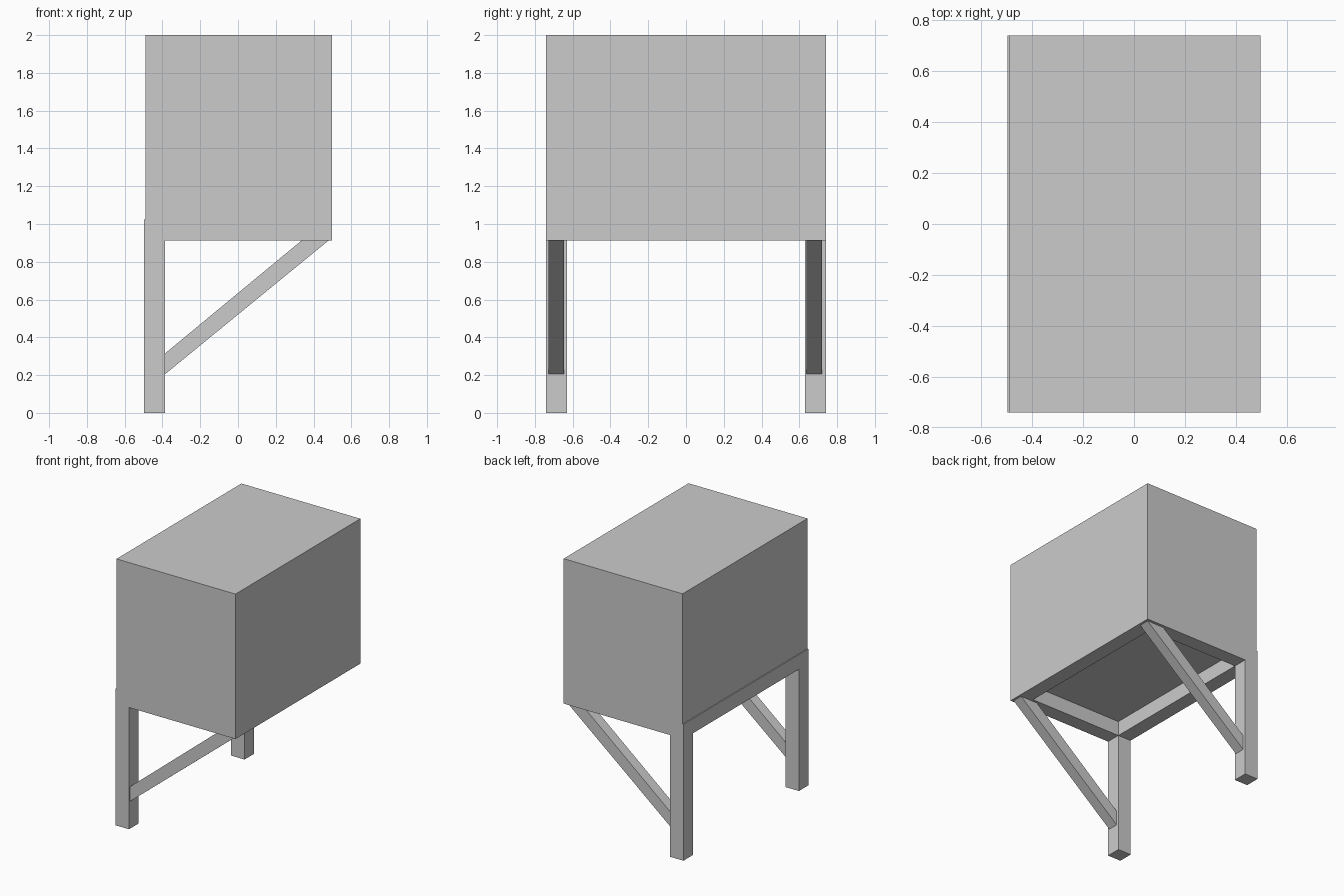
import bpy

if "Cube" in bpy.data.objects:
    bpy.data.objects.remove(bpy.data.objects["Cube"])

W, D = 0.497, 0.74        # half width and half depth
T = 0.111                 # timber thickness
Z0, Z1 = 0.913, 1.024     # underside and top of the frame


def extrude_y(name, outline, y0, y1):
    """Prism from an x-z outline, extruded from y0 to y1."""
    n = len(outline)
    verts = [(x, y, z) for y in (y0, y1) for x, z in outline]
    faces = [tuple(range(n)), tuple(range(2 * n - 1, n - 1, -1))]
    faces += [(i, i + n, (i + 1) % n + n, (i + 1) % n) for i in range(n)]
    mesh = bpy.data.meshes.new(name)
    mesh.from_pydata(verts, [], faces)
    mesh.update()
    obj = bpy.data.objects.new(name, mesh)
    bpy.context.collection.objects.link(obj)
    return obj


def box(name, x0, x1, y0, y1, z0, z1):
    return extrude_y(name, [(x0, z0), (x1, z0), (x1, z1), (x0, z1)], y0, y1)


# Main cabinet block
box("cabinet", -0.49, W, -D, D, Z1, 2.0)

# Long frame beams along y, between the side beams
box("left_beam", -W, -W + T, -D + T, D - T, Z0, Z1)
box("right_beam", W - T, W, -D + T, D - T, Z0, Z1)

# Side beams, legs and diagonal braces at front and back
brace = [(-W + T, 0.205), (0.48, Z0), (0.337, Z0), (-W + T, 0.315)]
for label, y, brace_y in (("front", -D, -0.727), ("back", D - T, 0.639)):
    box(label + "_beam", -W, W, y, y + T, Z0, Z1)
    box(label + "_leg", -W, -W + T, y, y + T, 0, Z0)
    extrude_y(label + "_brace", brace, brace_y, brace_y + 0.08)
